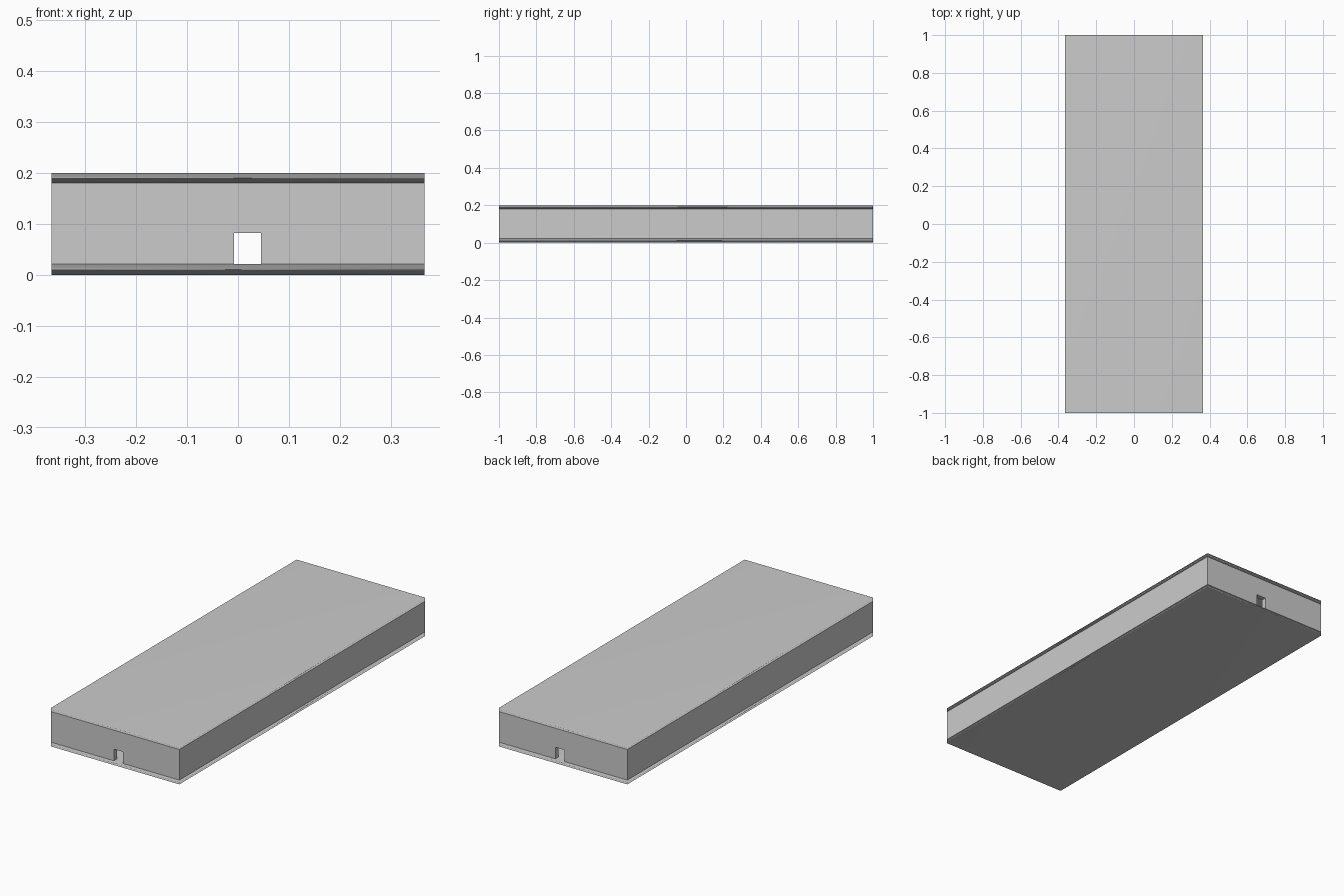
import bpy, bmesh
from mathutils import Vector

if "Cube" in bpy.data.objects:
    bpy.data.objects.remove(bpy.data.objects["Cube"])

HX, HY = 0.3655, 1.0          # half width, half length
FLOOR, EAVE, TOP = 0.022, 0.18, 0.20
T = 0.025                     # wall thickness
DOOR_L, DOOR_R, DOOR_TOP = -0.008, 0.045, 0.082


def add_prism(name, profile, y0, y1):
    """Extrude an (x, z) outline from y0 to y1."""
    bm = bmesh.new()
    face = bm.faces.new([bm.verts.new((x, y0, z)) for x, z in profile])
    ext = bmesh.ops.extrude_face_region(bm, geom=[face])["geom"]
    verts = [v for v in ext if isinstance(v, bmesh.types.BMVert)]
    bmesh.ops.translate(bm, verts=verts, vec=Vector((0, y1 - y0, 0)))
    bmesh.ops.recalc_face_normals(bm, faces=bm.faces[:])
    mesh = bpy.data.meshes.new(name)
    bm.to_mesh(mesh)
    bm.free()
    obj = bpy.data.objects.new(name, mesh)
    bpy.context.collection.objects.link(obj)
    return obj


def rect(x0, x1, z0, z1):
    return [(x0, z0), (x1, z0), (x1, z1), (x0, z1)]


# Floor and roof slabs, softly shaded around their thin edges
for name, z0, z1 in (("floor_slab", 0, FLOOR), ("roof_slab", EAVE, TOP)):
    slab = add_prism(name, rect(-HX, HX, z0, z1), -HY, HY)
    slab.data.shade_smooth()
    mod = slab.modifiers.new("area_normals", 'WEIGHTED_NORMAL')
    mod.mode = 'FACE_AREA'
    mod.weight = 50

# Long side walls
for name, x0, x1 in (("left_wall", -HX, -HX + T), ("right_wall", HX - T, HX)):
    add_prism(name, rect(x0, x1, FLOOR, EAVE), -HY + T, HY - T)

# End walls, each with a doorway open down to the floor
end_profile = [(-HX, FLOOR), (DOOR_L, FLOOR), (DOOR_L, DOOR_TOP), (DOOR_R, DOOR_TOP),
               (DOOR_R, FLOOR), (HX, FLOOR), (HX, EAVE), (-HX, EAVE)]
for name, y0, y1 in (("front_wall", -HY, -HY + T), ("back_wall", HY - T, HY)):
    add_prism(name, end_profile, y0, y1)
